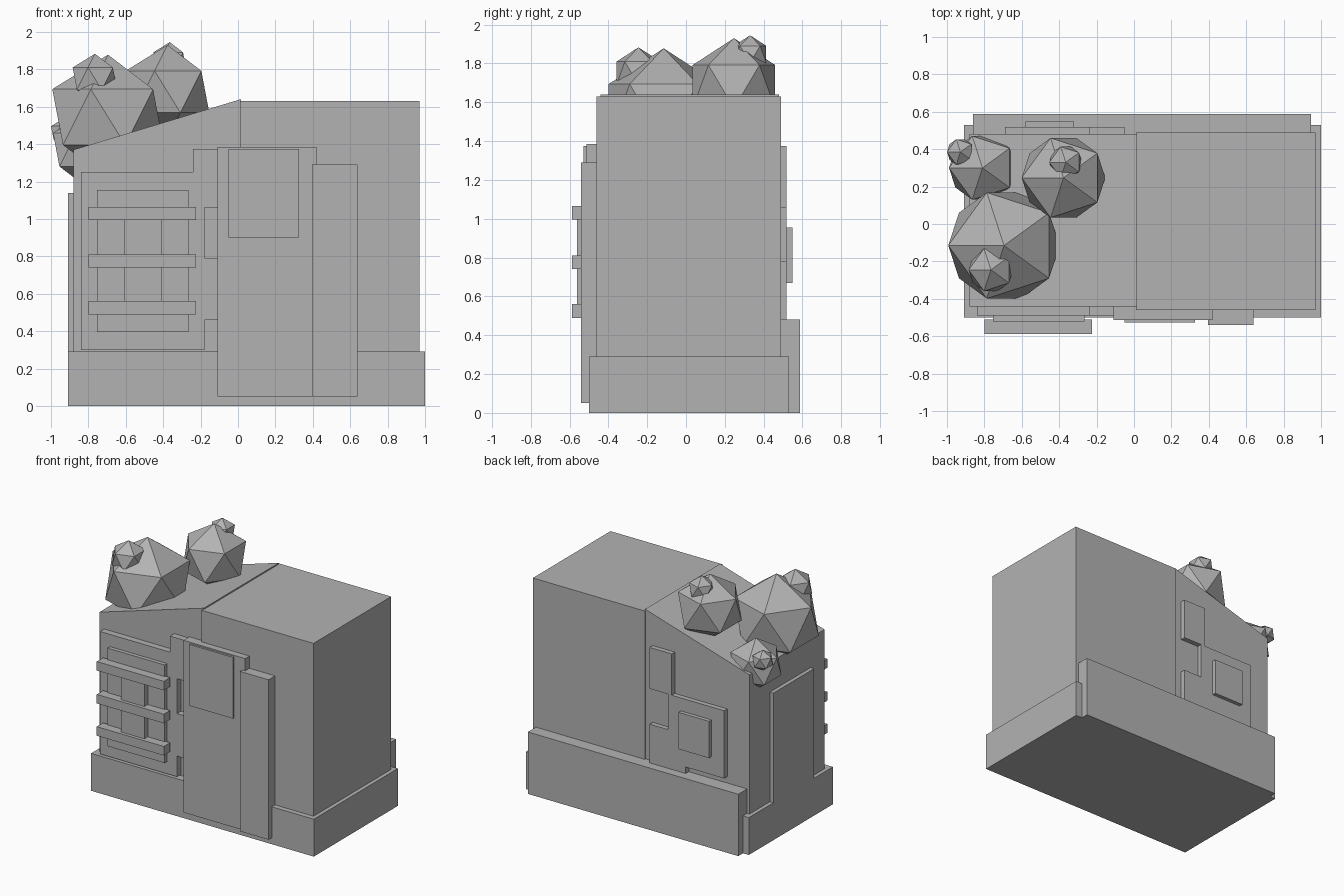
import bpy, bmesh, math
from mathutils import Matrix, Vector

if "Cube" in bpy.data.objects:
    bpy.data.objects.remove(bpy.data.objects["Cube"])

grey = bpy.data.materials.new("plain_grey")
grey.diffuse_color = (0.45, 0.45, 0.45, 1)
grey.use_nodes = True
grey.node_tree.nodes["Principled BSDF"].inputs["Base Color"].default_value = grey.diffuse_color


def finish(name, bm):
    bmesh.ops.recalc_face_normals(bm, faces=bm.faces)
    mesh = bpy.data.meshes.new(name)
    bm.to_mesh(mesh)
    bm.free()
    mesh.materials.append(grey)
    obj = bpy.data.objects.new(name, mesh)
    bpy.context.collection.objects.link(obj)
    return obj


def box(name, x0, x1, y0, y1, z0, z1):
    bm = bmesh.new()
    bmesh.ops.create_cube(bm, size=1)
    size = Matrix.Diagonal((x1 - x0, y1 - y0, z1 - z0, 1))
    centre = Matrix.Translation(((x0 + x1) / 2, (y0 + y1) / 2, (z0 + z1) / 2))
    bm.transform(centre @ size)
    return finish(name, bm)


def slab(name, outline, y0, y1):
    """Extrude an (x, z) outline along y."""
    bm = bmesh.new()
    face = bm.faces.new([bm.verts.new((x, y0, z)) for x, z in outline])
    new = bmesh.ops.extrude_face_region(bm, geom=[face])["geom"]
    verts = [v for v in new if isinstance(v, bmesh.types.BMVert)]
    bmesh.ops.translate(bm, verts=verts, vec=(0, y1 - y0, 0))
    return finish(name, bm)


def bush(name, centre, radius):
    bm = bmesh.new()
    bmesh.ops.create_icosphere(bm, subdivisions=1, radius=radius)
    bm.transform(Matrix.Translation(centre) @ Matrix.Rotation(math.pi, 4, 'Z'))
    return finish(name, bm)


# Building masses
box("main_block", 0.01, 0.97, -0.46, 0.49, 0.02, 1.63)
slab("sloped_wing", [(-0.88, 0.02), (0.015, 0.02), (0.015, 1.64), (-0.88, 1.37)], -0.44, 0.48)
box("foundation", -0.91, 1.0, -0.5, 0.53, 0, 0.29)
box("back_foundation", -0.86, 0.945, 0.45, 0.588, 0, 0.48)
box("side_panel", -0.91, -0.86, -0.27, 0.23, 0.2, 1.14)

# Front wall panel with notches beside the door
slab("front_panel", [(-0.84, 0.30), (-0.18, 0.30), (-0.18, 0.46), (-0.09, 0.46),
                     (-0.09, 0.79), (-0.18, 0.79), (-0.18, 1.06), (-0.09, 1.06),
                     (-0.09, 1.375), (-0.24, 1.375), (-0.24, 1.25), (-0.84, 1.25)],
     -0.49, -0.43)

# Door, its window and the pillar
box("door", -0.11, 0.42, -0.512, -0.43, 0.05, 1.385)
box("door_window", -0.05, 0.325, -0.527, -0.5, 0.90, 1.375)
box("door_pillar", 0.395, 0.64, -0.54, -0.43, 0.05, 1.29)

# Barred front window
box("window_frame", -0.755, -0.265, -0.52, -0.48, 0.395, 1.155)
box("window_board", -0.61, -0.41, -0.562, -0.51, 0.52, 1.04)
for i, z in enumerate((0.49, 0.74, 0.995)):
    box(f"window_bar_{i + 1}", -0.80, -0.225, -0.588, -0.51, z, z + 0.07)

# Back wall panel and its window
slab("back_panel", [(-0.69, 0.53), (-0.36, 0.53), (-0.36, 0.45), (-0.05, 0.45),
                    (-0.05, 0.78), (-0.21, 0.78), (-0.21, 1.055), (-0.05, 1.055),
                    (-0.05, 1.375), (-0.24, 1.375), (-0.24, 1.055), (-0.69, 1.055)],
     0.46, 0.518)
box("back_window", -0.58, -0.32, 0.5, 0.548, 0.67, 0.955)

# Bushes on the sloped roof, each with a small tuft
bush("front_bush", (-0.695, -0.115, 1.545), 0.333)
bush("front_tuft", (-0.765, -0.245, 1.75), 0.133)
bush("back_bush", (-0.377, 0.247, 1.68), 0.25)
bush("back_tuft", (-0.365, 0.33, 1.847), 0.098)
bush("corner_bush", (-0.81, 0.30, 1.37), 0.20)
bush("corner_tuft", (-0.928, 0.385, 1.46), 0.08)
